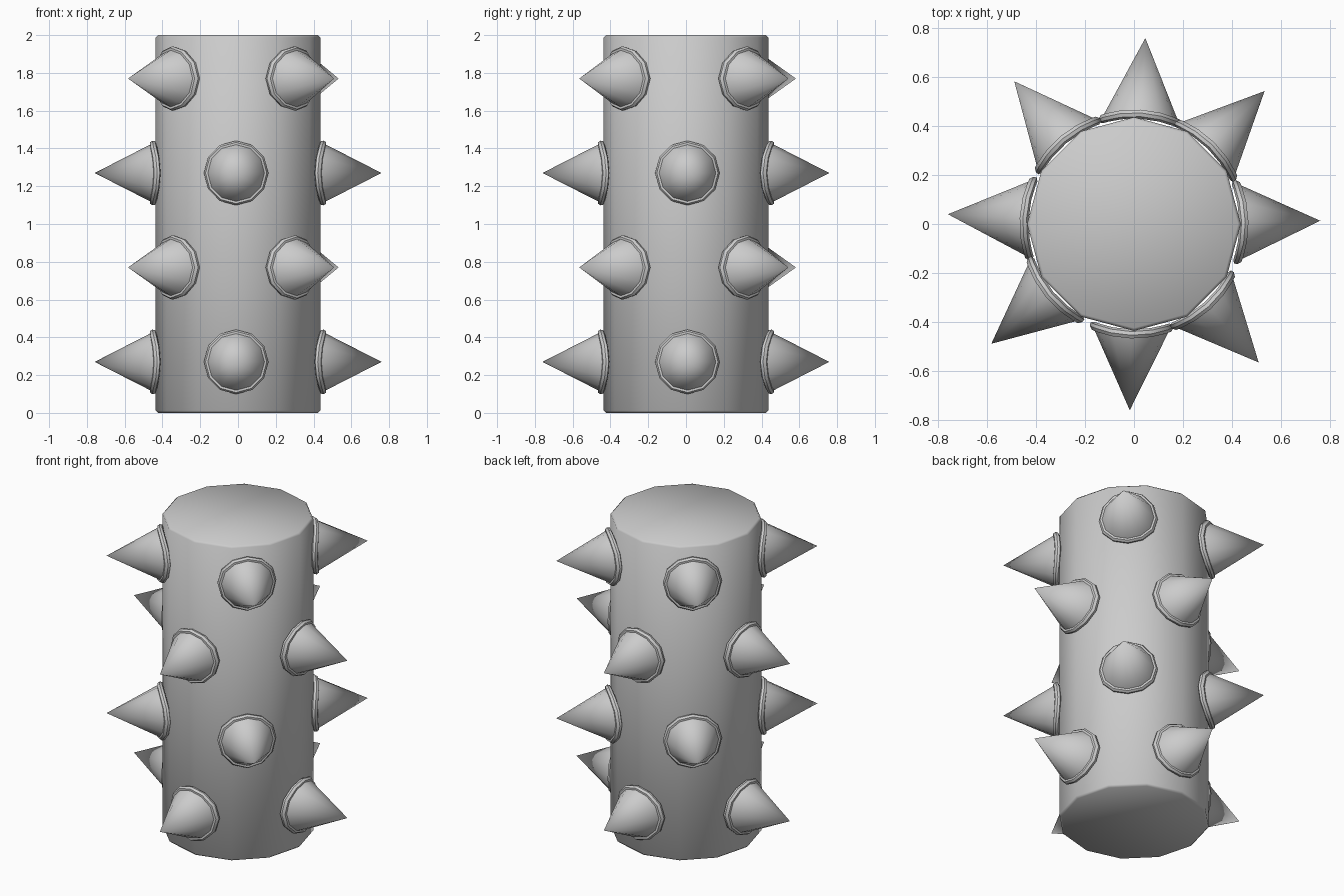
import bpy, bmesh, math

if "Cube" in bpy.data.objects:
    bpy.data.objects.remove(bpy.data.objects["Cube"])

R = 0.436      # pillar radius
SIDES = 12


def finish(name, bm, angle):
    bmesh.ops.recalc_face_normals(bm, faces=bm.faces)
    mesh = bpy.data.meshes.new(name)
    bm.to_mesh(mesh)
    bm.free()
    ob = bpy.data.objects.new(name, mesh)
    bpy.context.collection.objects.link(ob)
    bpy.ops.object.select_all(action='DESELECT')
    ob.select_set(True)
    bpy.context.view_layer.objects.active = ob
    bpy.ops.object.shade_smooth_by_angle(angle=math.radians(angle))
    return ob


def lathe_rings(bm, profile, place):
    """Rings of SIDES vertices, bridged; place maps (radius, height, angle) to a point."""
    rings = [[bm.verts.new(place(r, h, 2 * math.pi * i / SIDES)) for i in range(SIDES)]
             for r, h in profile]
    for a, b in zip(rings, rings[1:]):
        for i in range(SIDES):
            j = (i + 1) % SIDES
            bm.faces.new((a[i], a[j], b[j], b[i]))
    return rings


# Twelve-sided pillar with slightly bevelled rims
bm = bmesh.new()
rings = lathe_rings(bm, [(R - 0.012, 0), (R, 0.012), (R, 1.988), (R - 0.012, 2)],
                    lambda r, h, a: (r * math.cos(a), r * math.sin(a), h))
bm.faces.new(rings[0])
bm.faces.new(rings[-1])
finish("pillar", bm, 50)

# Rounded collar profile that wraps around the pillar, open at the back
COLLAR = [(0.152, -0.006), (0.168, 0.003), (0.171, 0.018), (0.162, 0.031), (0.15, 0.03)]
TIP = 0.76


def spike(name, angle, z):
    bm = bmesh.new()

    def place(r, h, a):
        u, v = r * math.cos(a), r * math.sin(a)
        return (math.sqrt(R * R - u * u) + h, u, v)

    rings = lathe_rings(bm, COLLAR, place)
    # Straight cone from the collar to the tip
    tip = bm.verts.new((TIP, 0, 0))
    base = rings[-1]
    for i in range(SIDES):
        bm.faces.new((base[i], base[(i + 1) % SIDES], tip))
    ob = finish(name, bm, 40)
    ob.location.z = z
    ob.rotation_euler.z = math.radians(angle)


# Alternating rows: facing the axes, then the diagonals
AXIS_ROW = (1, 86.5, 177, 268.7)
DIAGONAL_ROW = (45.5, 130, 220, 312)
for row in range(4):
    for k, ang in enumerate(DIAGONAL_ROW if row % 2 else AXIS_ROW):
        spike(f"spike_row{row + 1}_{k + 1}", ang, 0.27 + 0.5 * row)
